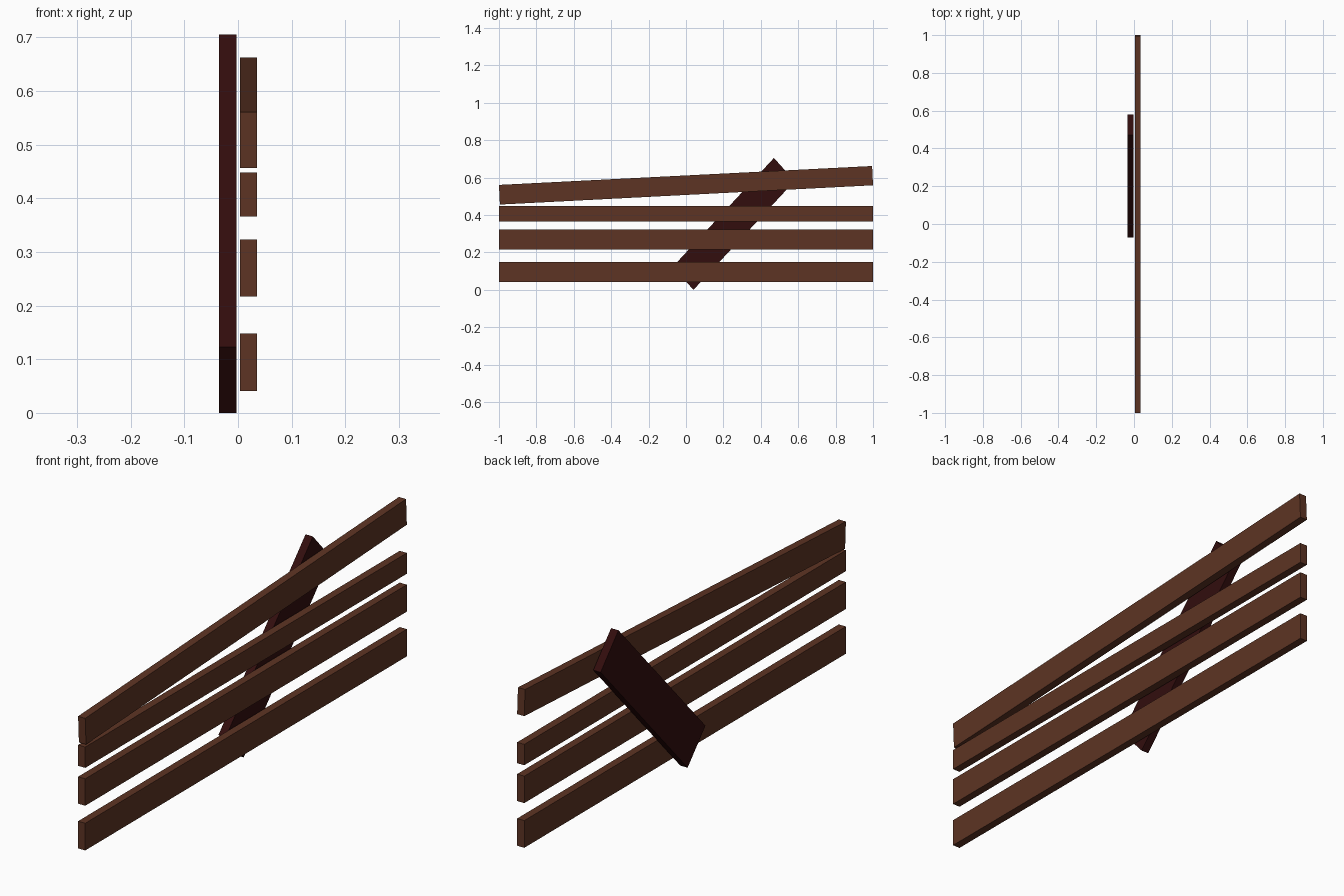
import bpy, bmesh

if "Cube" in bpy.data.objects:
    bpy.data.objects.remove(bpy.data.objects["Cube"])


def material(name, rgb):
    m = bpy.data.materials.new(name)
    m.diffuse_color = (*rgb, 1)
    m.use_nodes = True
    m.node_tree.nodes["Principled BSDF"].inputs["Base Color"].default_value = m.diffuse_color
    return m


rail_wood = material("brown_wood", (0.110, 0.034, 0.017))
brace_wood = material("dark_red_wood", (0.032, 0.004, 0.004))


def plank(name, profile, x0, x1, mat):
    """Extrude a (y, z) outline along x from x0 to x1."""
    bm = bmesh.new()
    face = bm.faces.new([bm.verts.new((x0, y, z)) for y, z in profile])
    ext = bmesh.ops.extrude_face_region(bm, geom=[face])
    verts = [v for v in ext["geom"] if isinstance(v, bmesh.types.BMVert)]
    bmesh.ops.translate(bm, verts=verts, vec=(x1 - x0, 0, 0))
    bmesh.ops.recalc_face_normals(bm, faces=bm.faces)
    mesh = bpy.data.meshes.new(name)
    bm.to_mesh(mesh)
    bm.free()
    mesh.materials.append(mat)
    obj = bpy.data.objects.new(name, mesh)
    bpy.context.collection.objects.link(obj)
    return obj


# Three level rails
levels = {"bottom_rail": (0.041, 0.148),
          "lower_middle_rail": (0.217, 0.323),
          "upper_middle_rail": (0.366, 0.448)}
for name, (low, high) in levels.items():
    plank(name, [(-1, low), (1, low), (1, high), (-1, high)],
          0.004, 0.035, rail_wood)

# Slightly tilted top rail
plank("top_rail", [(-0.995, 0.456), (1, 0.559), (0.995, 0.662), (-1, 0.561)],
      0.004, 0.035, rail_wood)

# Diagonal brace behind the rails
plank("diagonal_brace",
      [(0.04, 0), (0.581, 0.582), (0.47, 0.705), (-0.071, 0.123)],
      -0.035, -0.003, brace_wood)
